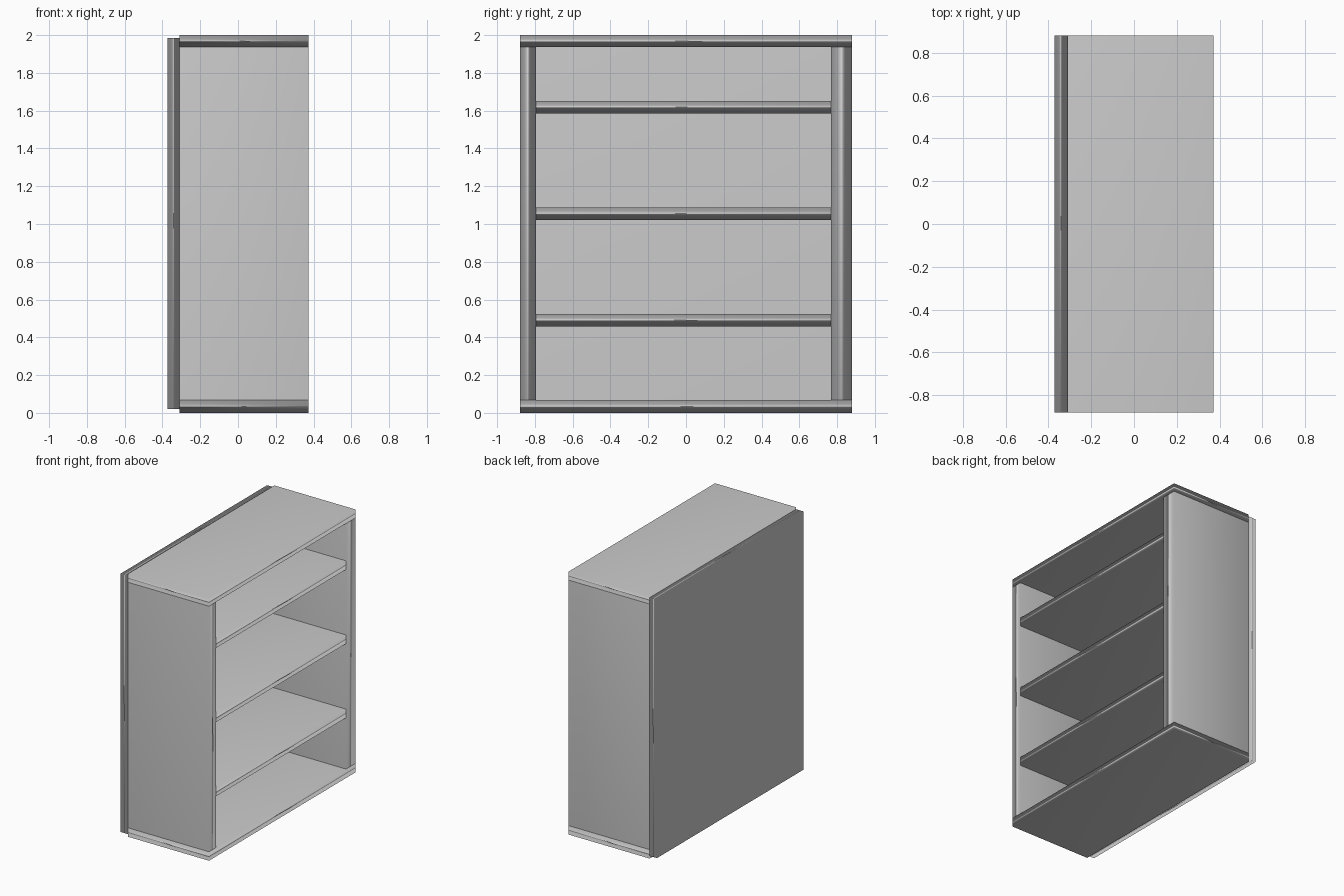
import bpy

if "Cube" in bpy.data.objects:
    bpy.data.objects.remove(bpy.data.objects["Cube"])


def board(name, x, y, z):
    """Box spanning the given (min, max) ranges, with softly blended area-weighted shading."""
    spans = (x, y, z)
    bpy.ops.mesh.primitive_cube_add(size=1, location=[(a + b) / 2 for a, b in spans])
    ob = bpy.context.object
    ob.name = name
    size = [b - a for a, b in spans]
    for v in ob.data.vertices:
        v.co = [c * s for c, s in zip(v.co, size)]
    bpy.ops.object.shade_smooth()
    mod = ob.modifiers.new("weighted_normals", 'WEIGHTED_NORMAL')
    mod.mode = 'FACE_AREA'
    return ob


DEPTH = (-0.31, 0.372)
WIDTH = (-0.88, 0.88)
INNER = (-0.795, 0.767)
SIDE_Z = (0.068, 1.936)

# Back panel, slightly shorter than the carcass
board("back_panel", (-0.372, -0.31), WIDTH, (0.02, 1.985))

# Top and bottom boards
board("bottom_board", DEPTH, WIDTH, (0, SIDE_Z[0]))
board("top_board", DEPTH, WIDTH, (SIDE_Z[1], 2))

# Side panels
board("left_side", DEPTH, (WIDTH[0], INNER[0]), SIDE_Z)
board("right_side", DEPTH, (INNER[1], WIDTH[1]), SIDE_Z)

# Evenly spaced shelves
for i in range(3):
    z = 0.458 + i * 0.564
    board(f"shelf_{i + 1}", DEPTH, INNER, (z, z + 0.066))
